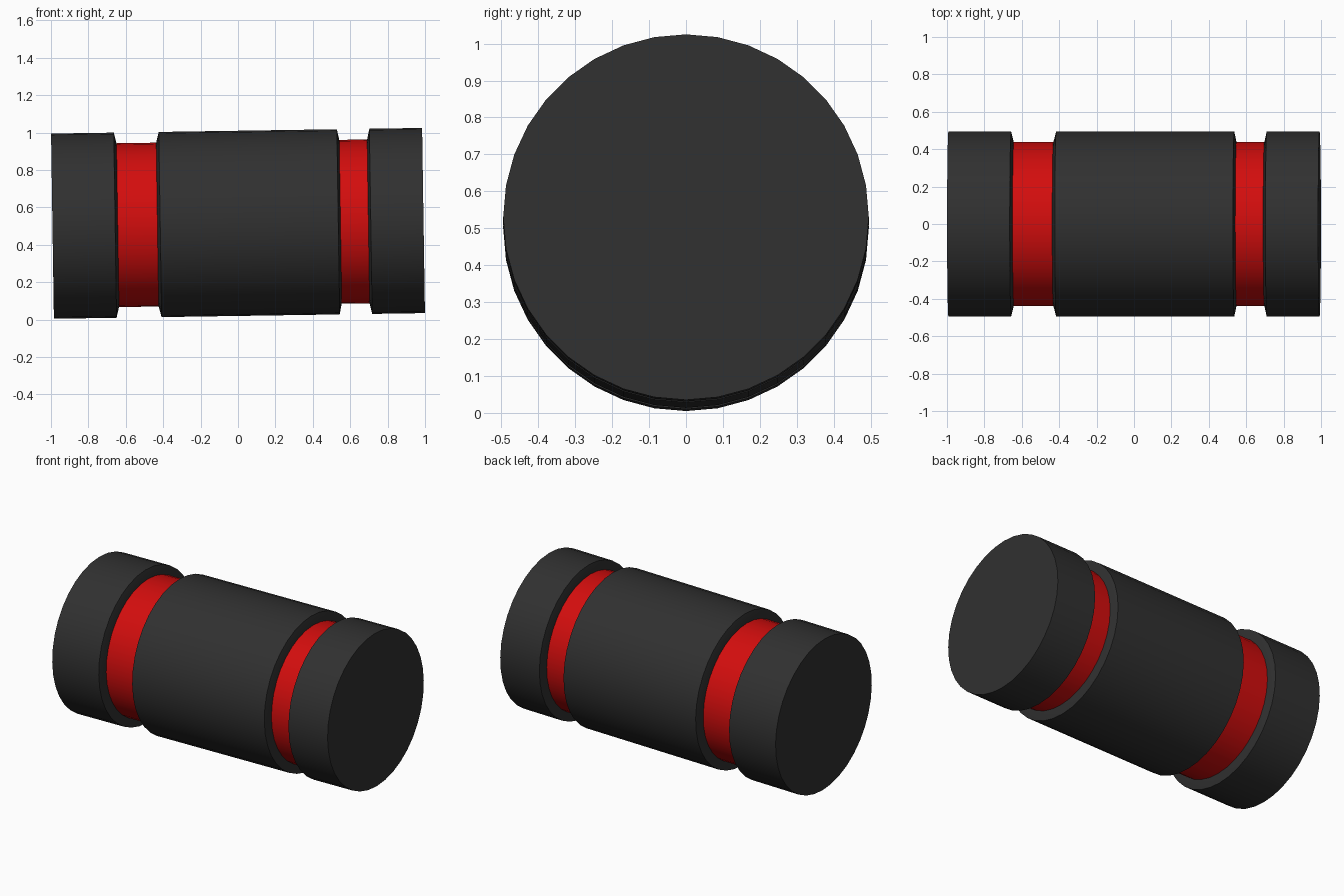
import bpy, bmesh, math
from mathutils import Matrix

if "Cube" in bpy.data.objects:
    bpy.data.objects.remove(bpy.data.objects["Cube"])

SIDES = 36
R, G = 0.495, 0.438            # outer and groove radius
PLACE = Matrix.Translation((0, 0, 0.515)) @ Matrix.Rotation(-0.0152, 4, 'Y')


def material(name, rgb):
    m = bpy.data.materials.new(name)
    m.diffuse_color = (*rgb, 1)
    m.use_nodes = True
    m.node_tree.nodes["Principled BSDF"].inputs["Base Color"].default_value = m.diffuse_color
    return m


black = material("black", (0.03, 0.03, 0.03))
red = material("red", (0.65, 0.004, 0.004))


def turned(name, profile, mat):
    """Solid of revolution about x from (x, radius) points, closed by end caps."""
    bm = bmesh.new()
    rings = []
    for x, r in profile:
        rings.append([bm.verts.new((x, r * math.sin(a), r * math.cos(a)))
                      for a in (2 * math.pi * i / SIDES for i in range(SIDES))])
    for a, b in zip(rings, rings[1:]):
        for i in range(SIDES):
            j = (i + 1) % SIDES
            bm.faces.new((a[i], a[j], b[j], b[i]))
    bm.faces.new(rings[0])
    bm.faces.new(rings[-1])
    bmesh.ops.recalc_face_normals(bm, faces=bm.faces)
    me = bpy.data.meshes.new(name)
    bm.to_mesh(me)
    bm.free()
    me.materials.append(mat)
    ob = bpy.data.objects.new(name, me)
    bpy.context.collection.objects.link(ob)
    ob.matrix_world = PLACE
    bpy.ops.object.select_all(action='DESELECT')
    ob.select_set(True)
    bpy.context.view_layer.objects.active = ob
    bpy.ops.object.shade_smooth_by_angle(angle=math.radians(30))


# Dark drum sections with bevelled groove shoulders
turned("left_end", [(-0.992, R), (-0.657, R), (-0.643, G)], black)
turned("middle_body", [(-0.431, G), (-0.416, R), (0.536, R), (0.548, G)], black)
turned("right_end", [(0.697, G), (0.710, R), (0.992, R)], black)

# Red bands in the grooves
turned("left_band", [(-0.643, G), (-0.431, G)], red)
turned("right_band", [(0.548, G), (0.697, G)], red)
